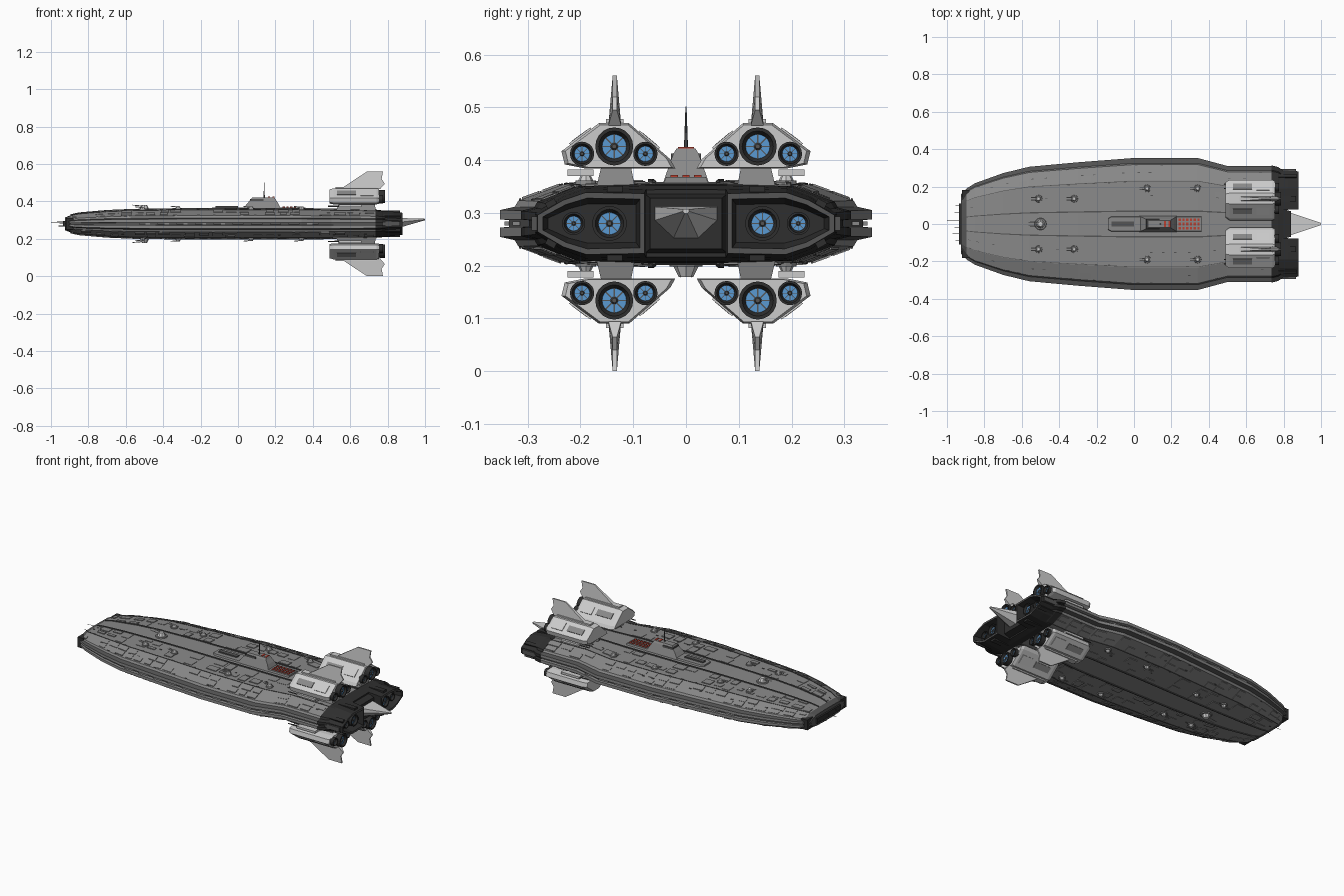
import bpy, bmesh, math, random
from mathutils import Matrix, Vector

if "Cube" in bpy.data.objects:
    bpy.data.objects.remove(bpy.data.objects["Cube"])
random.seed(4)
ZC = 0.28  # height of the ship's centre line


def material(name, r, g, b):
    m = bpy.data.materials.new(name)
    m.use_nodes = True
    m.diffuse_color = (r, g, b, 1)
    m.node_tree.nodes["Principled BSDF"].inputs["Base Color"].default_value = (r, g, b, 1)
    return m


HULL = material("hull grey", .25, .25, .25)
TRIM = material("trim dark grey", .09, .09, .09)
DARK = material("engine charcoal", .028, .028, .028)
LIGHT = material("light grey", .6, .6, .6)
BLUE = material("engine blue", .1, .32, .65)
RED = material("signal red", .5, .05, .03)


def finish(name, bm, mats):
    bmesh.ops.recalc_face_normals(bm, faces=bm.faces)
    me = bpy.data.meshes.new(name)
    bm.to_mesh(me)
    bm.free()
    for m in mats:
        me.materials.append(m)
    ob = bpy.data.objects.new(name, me)
    bpy.context.collection.objects.link(ob)
    return ob


def loft(name, rings, mats, rule=lambda i, j: 0, end=0):
    """Skin closed rings; rule(i, j) picks the material of strip i, side j."""
    bm = bmesh.new()
    vs = [[bm.verts.new(p) for p in r] for r in rings]
    n = len(vs[0])
    for i in range(len(vs) - 1):
        for j in range(n):
            k = (j + 1) % n
            bm.faces.new((vs[i][j], vs[i][k], vs[i + 1][k], vs[i + 1][j])).material_index = rule(i, j)
    bm.faces.new(vs[0]).material_index = rule(0, 0)
    bm.faces.new(vs[-1]).material_index = end
    return finish(name, bm, mats)


def box(name, x, y, z, size, mat, roll=0):
    bm = bmesh.new()
    mx = Matrix.Translation((x, y, z)) @ Matrix.Rotation(roll, 4, 'X') @ Matrix.Diagonal((*size, 1))
    bmesh.ops.create_cube(bm, size=1, matrix=mx)
    return finish(name, bm, [mat])


def cone(name, at, axis, r1, r2, length, mat, sides=12):
    bm = bmesh.new()
    turn = Vector(axis).to_track_quat('Z', 'Y').to_matrix().to_4x4()
    mx = Matrix.Translation(at) @ turn @ Matrix.Translation((0, 0, length / 2))
    bmesh.ops.create_cone(bm, cap_ends=True, segments=sides, radius1=r1, radius2=r2, depth=length, matrix=mx)
    return finish(name, bm, [mat])


# Hull: stations (x, half width, half height) and upper quarter section
STATIONS = [(-.925, .16, .034), (-.895, .19, .046), (-.85, .218, .056), (-.7, .272, .069), (-.56, .306, .075),
            (-.3, .33, .079), (0, .353, .079), (.34, .353, .079), (.5, .31, .077), (.74, .31, .073)]
QUARTER = [(.2, 1), (.66, .94), (.9, .55), (.92, .4), (1, .32), (1, .1), (.95, .08)]
LOOP = QUARTER + [(a, -b) for a, b in QUARTER[::-1]]
LOOP = LOOP + [(-a, b) for a, b in LOOP[::-1]]
loft("hull", [[(x, w * a, ZC + h * b) for a, b in LOOP] for x, w, h in STATIONS], [HULL, TRIM],
     lambda i, j: 1 if i == 0 or j % 14 in (3, 6, 9) else 0, 1)


def lerp_table(table, t):
    for p, q in zip(table, table[1:]):
        if t <= q[0]:
            f = (t - p[0]) / (q[0] - p[0])
            return [u + (v - u) * f for u, v in zip(p[1:], q[1:])]
    return table[-1][1:]


def skin(x, a, up, lift):
    w, h = lerp_table(STATIONS, x)
    b = lerp_table([(0, 1)] + QUARTER[:5], abs(a))[0]
    return (x, w * a, ZC + up * (h * b + lift))


def plate(name, x0, x1, a0, a1, up, mat, t=.004):
    """Thin plate that follows the hull skin."""
    rings = [[skin(x, a, up, l) for x, a in ((x0, a0), (x1, a0), (x1, a1), (x0, a1))] for l in (-.003, t)]
    return loft(name, rings, [mat])


# Raised armour panels, vents and long strips on deck and belly
for up, level in ((1, "deck"), (-1, "belly")):
    for s in (-1, 1):
        for (xa, *_), (xb, *_) in zip(STATIONS[1:], STATIONS[2:]):
            plate(level + "_spine_strip", xa, xb, s * .185, s * .205, up, TRIM, .005)
            plate(level + "_shoulder_strip", xa, xb, s * .645, s * .655, up, TRIM, .002)
            count = max(1, round((xb - xa) / .07))
            step = (xb - xa) / count
            for k in range(count):
                for lo, hi in ((.23, .42), (.44, .63), (.68, .77), (.79, .88)):
                    x0 = xa + k * step + random.uniform(.003, .02)
                    x1 = xa + (k + 1) * step - random.uniform(.002, .015)
                    if random.random() < .65 and x1 > x0:
                        mid = random.uniform(lo + .06, hi) if hi - lo > .1 else hi
                        plate(level + "_panel", x0, x1, s * lo, s * mid, up, HULL, random.choice((.002, .004)))
                    if random.random() < .3:
                        plate(level + "_vent", x0, x0 + .014, s * (hi + .005), s * (hi + .017), up, TRIM, .003)

# Side rails in the hull trench
for s, side in ((-1, "front"), (1, "back")):
    for k in range(10):
        x = -.5 + k * .1
        w = lerp_table(STATIONS, x)[0]
        box(side + "_trench_block", x, s * (w * .955), ZC, (.06, .014, .008), HULL)

# Nose: dark sensor mouth and needles
box("nose_mouth", -.925, 0, ZC, (.02, .22, .03), DARK)
for y, z, n in ((-.09, 0, .03), (-.05, .01, .045), (-.02, -.012, .035), (.02, .008, .075), (.06, -.01, .035), (.1, 0, .03)):
    cone("nose_needle", (-.925, y, ZC + z), (-1, 0, 0), .002, .001, n, TRIM, 6)
for s in (-1, 1):
    box("nose_cheek", -.9, s * .155, ZC, (.04, .055, .06), DARK)

# Command tower
loft("tower_platform", [[(x, y * k, z) for x, y in ((-.14, .03), (-.12, .042), (.36, .042), (.36, -.042),
     (-.12, -.042), (-.14, -.03))] for z, k in ((.345, 1.1), (.368, .9))], [HULL])
loft("tower", [[(x0, -y, z), (x1, -y, z), (x1, y, z), (x0, y, z)] for x0, x1, y, z in
     ((.02, .235, .046, .35), (.05, .215, .032, .39), (.07, .2, .024, .412), (.075, .195, .018, .422))], [HULL])
box("tower_bridge", .1, 0, .407, (.07, .056, .012), TRIM)
box("tower_walkway", -.06, 0, .37, (.12, .025, .01), TRIM)
cone("mast", (.14, 0, .42), (0, 0, 1), .004, .001, .082, TRIM, 6)
for x in (.165, .19):
    box("tower_light", x, 0, .423, (.01, .03, .004), RED)
for k in range(6):
    for y in (-.022, 0, .022):
        box("deck_light", .245 + k * .02, y, .369, (.012, .014, .005), RED)


# Gun turrets above and below
def turret(x, y, up, r):
    z = skin(x, y / lerp_table(STATIONS, x)[0], up, 0)[2]
    cone("turret_base", (x, y, z - up * .004), (0, 0, up), r, r * .9, .01, HULL)
    cone("turret_dome", (x, y, z + up * .005), (0, 0, up), r * .7, r * .4, r * .6, LIGHT, 8)
    for s in (-1, 1):
        cone("turret_barrel", (x, y + s * r * .3, z + up * (.006 + r * .35)), (-1, 0, up * .1), .003, .002, r * 1.9, LIGHT, 6)


for up in (-1, 1):
    turret(-.5, 0, up, .034)
    for s in (-1, 1):
        for x, y in ((-.51, .135), (-.32, .135), (.07, .19), (.34, .19)):
            turret(x, s * y, up, .021)


# Nozzle: hollow dark ring, glowing floor, hub and spokes
def nozzle(name, x, y, z, r, length):
    rings = [[(x + dx, y + q * math.cos(k * math.tau / 20), z + q * math.sin(k * math.tau / 20)) for k in range(20)]
             for dx, q in ((0, r * .85), (length * .4, r), (length, r), (length, r * .82), (length - .012, r * .64))]
    loft(name, rings, [DARK, BLUE], lambda i, j: 0, 1)
    for k in range(4):
        box(name + "_spoke", x + length - .011, y, z, (.003, r * 1.3, r * .06), TRIM, k * math.pi / 4)
    cone(name + "_hub", (x + length - .012, y, z), (1, 0, 0), r * .2, r * .12, .006, TRIM, 10)


# Stern collar and twin engine blocks
loft("stern_collar", [[(x, w * a, ZC + h * b) for a, b in LOOP] for x, w, h in
     ((.735, .313, .075), (.77, .305, .072), (.8, .285, .064))], [DARK])
BLOCK = [(.076, .058), (.19, .06), (.235, .045), (.285, .016)]
BLOCK = BLOCK + [(y, -z) for y, z in BLOCK[::-1]]
for s, side in ((-1, "front"), (1, "back")):
    shape = ((.75, 1.04, 1.18), (.82, 1, 1.1), (.88, .97, .98), (.88, .88, .8), (.835, .8, .62))
    loft(side + "_engine_block", [[(x, s * (.17 + (y - .17) * ky), ZC + z * kz) for y, z in BLOCK]
         for x, ky, kz in shape], [DARK, TRIM], lambda i, j: 1 if i == 2 else 0)
    nozzle(side + "_main_engine", .82, s * .145, ZC, .033, .045)
    nozzle(side + "_outer_engine", .82, s * .213, ZC, .022, .04)
    for up in (-1, 1):
        box("block_rib", .81, s * .135, ZC + up * .064, (.11, .03, .014), DARK)
        box("block_rib", .81, s * .255, ZC + up * .036, (.12, .02, .016), DARK, -s * up * .5)
    box("stern_flank", .82, s * .285, ZC, (.09, .016, .026), TRIM)

# Centre stern housing and tail spike
loft("stern_housing", [[(x, -y, ZC - z), (x, y, ZC - z), (x, y, ZC + z), (x, -y, ZC + z)] for x, y, z in
     ((.74, .085, .066), (.79, .08, .058), (.84, .068, .048))], [DARK])
loft("tail_spike", [[(x, -y * .4, zl), (x, y * .4, zl), (x, y, zm), (x, y, zh), (x, -y, zh), (x, -y, zm)]
     for x, y, zl, zm, zh in ((.83, .062, .25, .285, .312), (1, .006, .299, .303, .307))], [LIGHT])

# Four nacelles with pylon, fin, guns and three engines each
POD = [(.02, .104), (.03, .122), (.108, .19), (.165, .19), (.236, .137), (.23, .112), (.19, .104)]
FIN = [(.55, .188), (.69, .28), (.775, .28), (.768, .24), (.785, .215), (.76, .186)]
for up, level in ((1, "upper"), (-1, "lower")):
    for s, side in ((-1, "front"), (1, "back")):
        tag = level + "_" + side + "_"
        loft(tag + "nacelle", [[(x, s * (.13 + (y - .13) * k), ZC + up * (.14 + (z - .14) * k)) for y, z in POD]
             for x, k in ((.49, .88), (.51, 1), (.74, 1), (.755, .93))], [LIGHT])
        loft(tag + "pylon", [[(x0, s * y0, z), (x1, s * y0, z), (x1, s * y1, z), (x0, s * y1, z)] for x0, x1, y0, y1, z in
             ((.52, .74, .095, .172, ZC + up * .06), (.54, .73, .105, .16, ZC + up * .11))], [HULL])
        mid = Vector((.7, 0, .2))
        loft(tag + "fin", [[(x, s * .135 + d * (.012 if z < .2 else .004), ZC + up * z) for x, z in FIN]
             for d in (-1, 1)], [LIGHT])
        for k in range(4):
            box(tag + "fin_slat", .7, s * .135, ZC + up * (.2 + k * .014), (.1 - k * .008, .02 - k * .003, .003), HULL)
        box(tag + "fin_root", .63, s * .135, ZC + up * .192, (.22, .034, .012), LIGHT)
        for y, z, roll in ((.07, .158, .7), (.2, .165, -.64)):
            box(tag + "nacelle_plate", .58, s * y, ZC + up * z, (.1, .035, .006), HULL, s * up * roll)
            box(tag + "nacelle_plate", .69, s * y, ZC + up * z, (.07, .05, .005), LIGHT, s * up * roll)
        box(tag + "gun_mount", .6, s * .2, ZC + up * .096, (.12, .05, .012), LIGHT)
        for y in (.19, .215):
            cone(tag + "gun", (.56, s * y, ZC + up * .094), (-1, 0, 0), .004, .003, .08, TRIM, 6)
        nozzle(tag + "centre_engine", .74, s * .136, ZC + up * .146, .036, .045)
        for y in (.077, .197):
            nozzle(tag + "small_engine", .74, s * y, ZC + up * .132, .023, .035)
